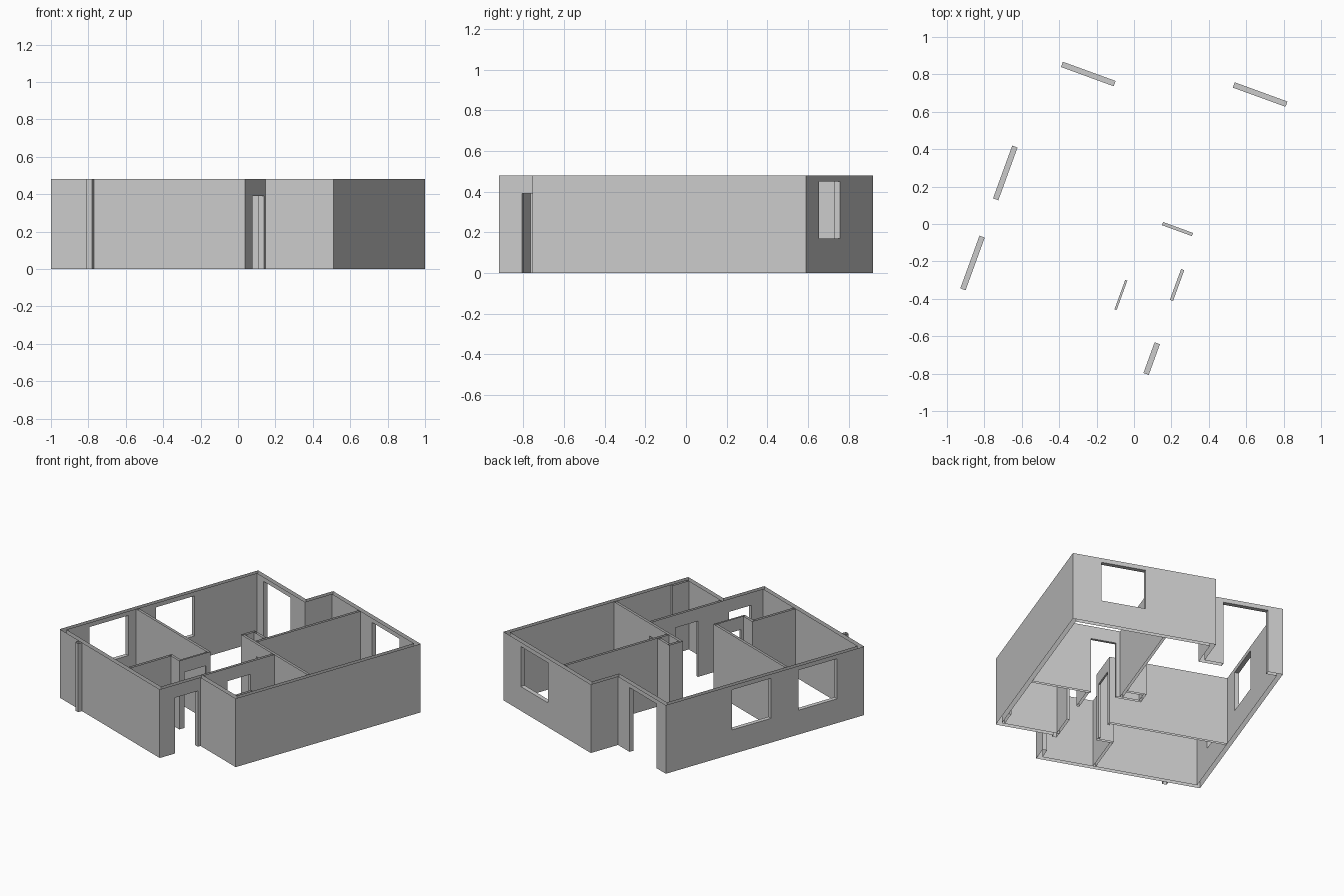
import bpy, bmesh, math

if "Cube" in bpy.data.objects:
    bpy.data.objects.remove(bpy.data.objects["Cube"])

HEIGHT = 0.48
DOOR = 0.39
SILL, HEAD = 0.17, 0.45
OUTER, INNER = 0.03, 0.018
TURN = math.radians(-20)

plaster = bpy.data.materials.new("grey_plaster")
plaster.use_nodes = True
GREY = (0.6, 0.6, 0.6, 1)
plaster.diffuse_color = GREY
plaster.node_tree.nodes["Principled BSDF"].inputs["Base Color"].default_value = GREY


def new_object(name, bm):
    bmesh.ops.recalc_face_normals(bm, faces=bm.faces)
    mesh = bpy.data.meshes.new(name)
    bm.to_mesh(mesh)
    bm.free()
    mesh.materials.append(plaster)
    obj = bpy.data.objects.new(name, mesh)
    bpy.context.collection.objects.link(obj)
    obj.rotation_euler.z = TURN
    return obj


def add_box(bm, u0, u1, v0, v1, z0, z1):
    verts = bmesh.ops.create_cube(bm, size=1)["verts"]
    for v in verts:
        v.co = ((u0 + u1) / 2 + v.co.x * (u1 - u0),
                (v0 + v1) / 2 + v.co.y * (v1 - v0),
                (z0 + z1) / 2 + v.co.z * (z1 - z0))


def finish(obj, openings):
    """Cut the openings, then leave the wall open at top and bottom."""
    if openings:
        bm = bmesh.new()
        for box in openings:
            add_box(bm, *box)
        cutter = new_object(obj.name + "_cutter", bm)
        cutter.hide_render = True
        mod = obj.modifiers.new("openings", 'BOOLEAN')
        mod.object, mod.operation, mod.solver = cutter, 'DIFFERENCE', 'EXACT'
        bpy.context.view_layer.update()
        graph = bpy.context.evaluated_depsgraph_get()
        cut = bpy.data.meshes.new_from_object(obj.evaluated_get(graph))
        obj.modifiers.clear()
        obj.data = cut
        bpy.data.objects.remove(cutter)
    bm = bmesh.new()
    bm.from_mesh(obj.data)
    caps = [f for f in bm.faces
            if all(v.co.z < 0.001 for v in f.verts)
            or all(v.co.z > HEIGHT - 0.001 for v in f.verts)]
    bmesh.ops.delete(bm, geom=caps, context='FACES')
    bm.to_mesh(obj.data)
    bm.free()


def wall(name, u0, u1, v0, v1, openings=()):
    bm = bmesh.new()
    add_box(bm, u0, u1, v0, v1, 0, HEIGHT)
    finish(new_object(name, bm), openings)


def opening_u(u, width, v, z0, z1):
    return (u - width / 2, u + width / 2, v - 0.06, v + 0.06, z0, z1)


def opening_v(v, width, u, z0, z1):
    return (u - 0.06, u + 0.06, v - width / 2, v + width / 2, z0, z1)


# Outer walls: right-angled outline with a mitred inset
LEFT, RIGHT, STEP, JOG = -0.755, 0.738, 0.35, -0.227
FRONT, PORCH, BACK, TERRACE = -0.851, -0.535, 0.896, 0.685
outline = [(LEFT, FRONT), (STEP, FRONT), (STEP, PORCH), (RIGHT, PORCH),
           (RIGHT, BACK), (JOG, BACK), (JOG, TERRACE), (LEFT, TERRACE)]


def inset(i):
    a, b, c = outline[i - 1], outline[i], outline[(i + 1) % len(outline)]
    shift = [0, 0]
    for p, q in ((a, b), (b, c)):
        length = math.dist(p, q)
        shift[0] -= (q[1] - p[1]) / length * OUTER
        shift[1] += (q[0] - p[0]) / length * OUTER
    return (b[0] + shift[0], b[1] + shift[1])


bm = bmesh.new()
rings = []
for loop in (outline, [inset(i) for i in range(len(outline))]):
    for z in (0, HEIGHT):
        rings.append([bm.verts.new((u, v, z)) for u, v in loop])
out_low, out_top, in_low, in_top = rings
for r, s in ((out_low, out_top), (out_top, in_top), (in_top, in_low), (in_low, out_low)):
    for i in range(len(outline)):
        bm.faces.new((r[i - 1], r[i], s[i], s[i - 1]))
finish(new_object("outer_walls", bm), [
    opening_v(-0.644, 0.175, STEP, -0.1, DOOR),       # entrance
    opening_u(-0.504, 0.3, TERRACE, -0.1, HEAD),      # terrace door
    opening_u(0.397, 0.3, BACK, SILL, HEAD),          # back window
    opening_v(0.021, 0.3, LEFT, SILL, HEAD),          # side windows
    opening_v(-0.491, 0.3, LEFT, SILL, HEAD)])

# Partitions
in_left, in_right = LEFT + OUTER, RIGHT - OUTER
wall("bedroom_partition", in_left, 0.07, -0.28, -0.28 + INNER)
wall("bath_door_partition", 0.058, 0.07, -0.485, -0.28,
     [opening_v(-0.381, 0.168, 0.064, -0.1, DOOR)])
wall("bath_return", -0.04, 0.07, -0.485 - INNER, -0.485)
wall("bath_partition", -0.04, -0.04 + INNER, FRONT + OUTER, -0.485 - INNER)
wall("hall_partition", 0.319, 0.319 + INNER, PORCH + OUTER, 0.045,
     [opening_v(-0.228, 0.175, 0.328, -0.1, DOOR)])
wall("cross_partition", -0.03, in_right, 0.045, 0.045 + INNER,
     [opening_u(0.228, 0.17, 0.054, -0.1, DOOR)])
wall("back_partition", 0.1, 0.1 + INNER, 0.045 + INNER, BACK - OUTER)

# Service shafts
wall("shaft_side", -0.03, -0.03 + INNER, 0.045 + INNER, 0.15)
wall("shaft_back", -0.03 + INNER, 0.1, 0.15 - INNER, 0.15)
wall("corner_shaft", 0.69, in_right, PORCH + OUTER, -0.38)

# Post on the front wall
wall("front_post", -0.541, -0.51, FRONT - 0.03, FRONT)
